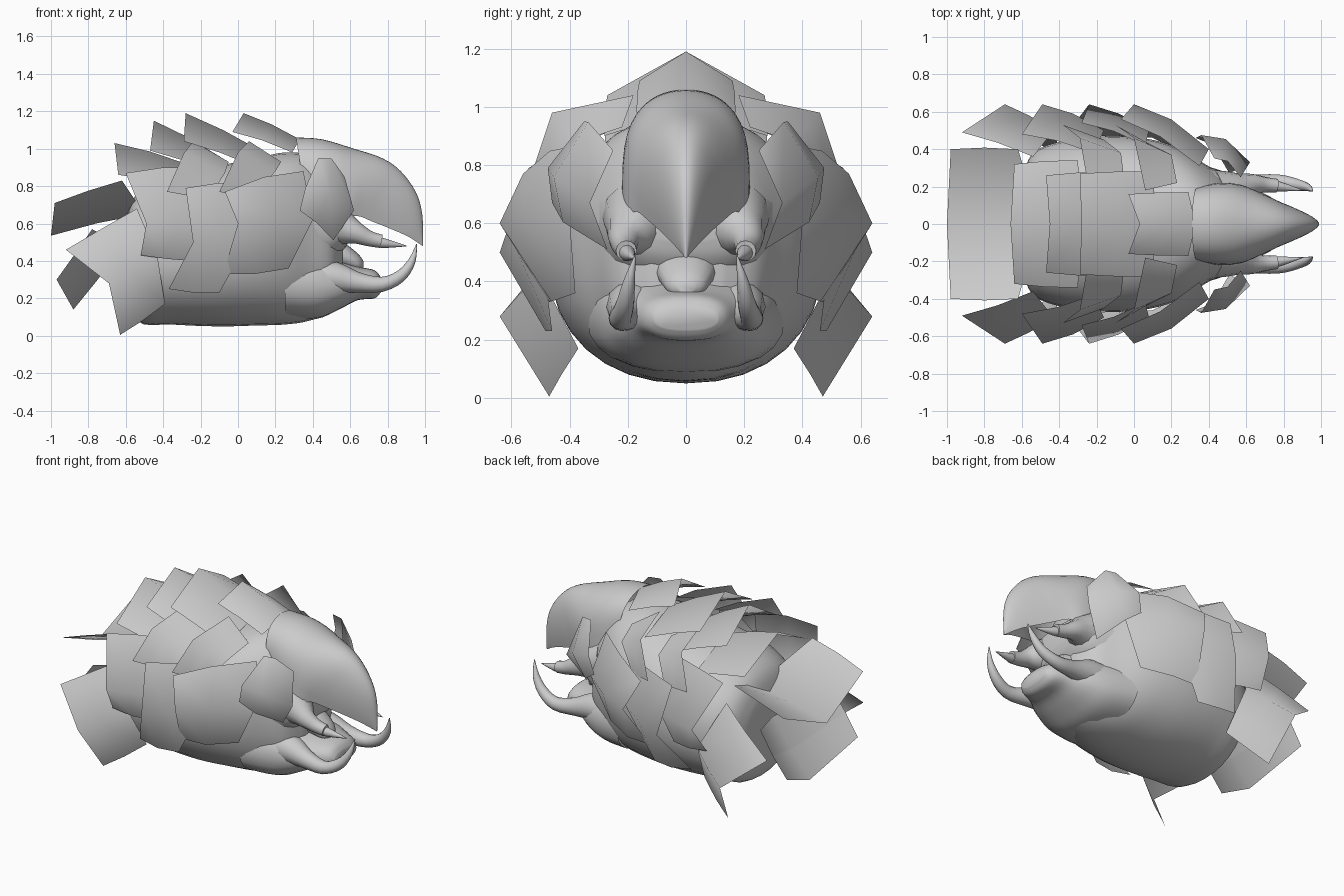
import bpy, bmesh, math
from mathutils import Vector

grey = bpy.data.materials.new("plain grey")
grey.diffuse_color = (0.6, 0.6, 0.6, 1)


def finish(name, bm, outward=False, angle=40):
    """Turn a bmesh into a smooth-shaded object."""
    if outward:  # sheets face away from the body axis
        for f in bm.faces:
            f.normal_update()
            c = f.calc_center_median() - Vector((0, 0, 0.5))
            if f.normal.dot(Vector((c.x * 0.2, c.y, c.z))) < 0:
                f.normal_flip()
    else:
        bmesh.ops.recalc_face_normals(bm, faces=bm.faces)
    me = bpy.data.meshes.new(name)
    bm.to_mesh(me)
    bm.free()
    ob = bpy.data.objects.new(name, me)
    bpy.context.collection.objects.link(ob)
    me.materials.append(grey)
    bpy.ops.object.select_all(action='DESELECT')
    ob.select_set(True)
    bpy.context.view_layer.objects.active = ob
    bpy.ops.object.shade_smooth_by_angle(angle=math.radians(angle))
    return ob


def loft(name, rows, closed=True, caps=True, outward=False, angle=40):
    """Skin a list of point rows with quads."""
    bm = bmesh.new()
    vs = [[bm.verts.new(p) for p in r] for r in rows]
    n = len(rows[0])
    for a, b in zip(vs, vs[1:]):
        for i in range(n if closed else n - 1):
            j = (i + 1) % n
            bm.faces.new((a[i], a[j], b[j], b[i]))
    if closed and caps:
        bm.faces.new(vs[0])
        bm.faces.new(vs[-1])
    return finish(name, bm, outward, angle)


def smooth_path(pts, steps=4):
    """Catmull-Rom refinement of tuples of any length."""
    out = []
    for i in range(len(pts) - 1):
        p = [pts[max(0, min(len(pts) - 1, i + k))] for k in (-1, 0, 1, 2)]
        for s in range(steps):
            t = s / steps
            out.append(tuple(0.5 * (2 * b + (c - a) * t + (2 * a - 5 * b + 4 * c - d) * t * t
                                    + (3 * b - a - 3 * c + d) * t ** 3) for a, b, c, d in zip(*p)))
    return out + [tuple(pts[-1])]


def hull(name, stations, power=2.0, n=32):
    """Loft along x from stations (x, z bottom, z top, half width)."""
    rows = []
    for x, z0, z1, w in smooth_path(stations):
        row = []
        for i in range(n):
            t = 2 * math.pi * i / n
            c, s = math.cos(t), math.sin(t)
            row.append((x, w * math.copysign(abs(c) ** (2 / power), c),
                        (z0 + z1) / 2 + (z1 - z0) / 2 * math.copysign(abs(s) ** (2 / power), s)))
        rows.append(row)
    return loft(name, rows)


def horn(name, pts, side, n=12):
    """Tapered tube along points (x, y, z, radius)."""
    path = smooth_path(pts, 3)
    cs = [Vector((p[0], p[1] * side, p[2])) for p in path]
    rows = []
    for i, c in enumerate(cs):
        d = (cs[min(i + 1, len(cs) - 1)] - cs[max(i - 1, 0)]).normalized()
        u = d.cross(Vector((0, 1, 0))).normalized()
        v = d.cross(u)
        r = max(path[i][3], 0.002)
        rows.append([c + r * (math.cos(a) * u + math.sin(a) * v)
                     for a in (2 * math.pi * k / n for k in range(n))])
    return loft(name, rows)


def plate(name, rear, front, side=1, bulge=0.02):
    """Thin bent scale between a rear and a front edge."""
    rows = []
    for t in (0, 0.5, 1):
        row = []
        for a, b in zip(rear, front):
            p = Vector(a).lerp(Vector(b), t)
            away = Vector((0, p.y, p.z - 0.5)).normalized()
            p += away * bulge * 4 * t * (1 - t)
            row.append((p.x, p.y * side, p.z))
        rows.append(row)
    return loft(name, rows, closed=False, outward=True, angle=75)


# Trunk
hull("body", [(-0.60, 0.30, 0.62, 0.22), (-0.54, 0.08, 0.76, 0.38), (-0.35, 0.06, 0.86, 0.45),
              (-0.1, 0.05, 0.91, 0.47), (0.1, 0.055, 0.95, 0.45), (0.25, 0.06, 0.98, 0.40),
              (0.38, 0.08, 0.96, 0.32), (0.5, 0.13, 0.84, 0.24), (0.56, 0.25, 0.66, 0.12)], 2.2)

# Face behind the mouth, lower jaw and tongue
hull("face", [(0.32, 0.34, 0.88, 0.33), (0.44, 0.36, 0.80, 0.29), (0.53, 0.42, 0.73, 0.26),
              (0.58, 0.48, 0.69, 0.22), (0.60, 0.54, 0.65, 0.14)], 2.4, 24)
hull("lower_jaw", [(0.25, 0.09, 0.47, 0.34), (0.42, 0.09, 0.45, 0.30), (0.54, 0.14, 0.40, 0.255),
                   (0.64, 0.19, 0.37, 0.19), (0.73, 0.20, 0.35, 0.145), (0.765, 0.235, 0.31, 0.11)], 2.4, 24)
hull("tongue", [(0.45, 0.36, 0.54, 0.12), (0.56, 0.36, 0.50, 0.10),
                (0.64, 0.34, 0.44, 0.07), (0.67, 0.36, 0.40, 0.03)], 2, 16)

# Hooked upper beak: stations (ridge x, ridge z, edge x, edge z, half width)
beak = [(0.31, 1.06, 0.36, 0.74, 0.20), (0.45, 1.05, 0.46, 0.66, 0.22), (0.62, 1.0, 0.56, 0.63, 0.21),
        (0.77, 0.95, 0.64, 0.64, 0.17), (0.87, 0.88, 0.72, 0.61, 0.13), (0.95, 0.77, 0.82, 0.57, 0.085),
        (0.985, 0.65, 0.91, 0.53, 0.045), (0.99, 0.48, 0.98, 0.485, 0.005)]
rows = []
for tx, tz, ex, ez, w in smooth_path(beak):
    row = []
    for i in range(25):
        t = math.pi * (i / 24 - 0.5)
        c, s = abs(math.cos(t)), math.sin(t)
        k = min(1, max(0, (0.85 - tx) / 0.3))  # boxier crown, sharper hook
        c = c ** (1 - 0.5 * k) if 0 < i < 24 else 0
        row.append((ex + (tx - ex) * c, w * s, ez + (tz - ez) * c))
    rows.append(row)
loft("upper_beak", rows, closed=False, outward=True)

# Arched scales down the back, then two dished scales at the tail:
# rear middle, rear edge, front middle, front edge
back = [((0.03, 0, 1.19), (-0.03, 0.16, 1.09), (0.33, 0, 1.05), (0.29, 0.17, 0.98)),
        ((-0.28, 0, 1.19), (-0.29, 0.27, 1.04), (0.12, 0, 0.99), (0.10, 0.28, 0.90)),
        ((-0.45, 0, 1.15), (-0.47, 0.26, 0.99), (-0.10, 0, 0.96), (-0.12, 0.28, 0.87)),
        ((-0.66, 0, 1.03), (-0.64, 0.32, 0.86), (-0.28, 0, 0.92), (-0.30, 0.34, 0.80)),
        ((-1.0, 0, 0.535), (-0.98, 0.40, 0.71), (-0.50, 0, 0.65), (-0.62, 0.40, 0.83)),
        ((-0.88, 0, 0.14), (-0.97, 0.36, 0.30), (-0.62, 0, 0.48), (-0.78, 0.36, 0.57))]
for i, (rm, re, fm, fe) in enumerate(back):
    def flip(p):
        return (p[0], -p[1], p[2])
    name = ("upper_tail_scale", "lower_tail_scale")[i - 4] if i > 3 else f"back_scale_{i + 1}"
    plate(name, (flip(re), rm, re), (flip(fe), fm, fe), 1, 0.01)

# Scales on each flank: rear edge then front edge, top to bottom
flank = [
    ("flank_scale_1", ((-0.07, 0.56, 0.77), (0.0, 0.64, 0.60), (-0.08, 0.47, 0.33)),
     ((0.35, 0.31, 0.88), (0.40, 0.40, 0.62), (0.27, 0.38, 0.36)), 0.04),
    ("flank_scale_2", ((-0.28, 0.54, 0.79), (-0.24, 0.64, 0.50), (-0.37, 0.47, 0.25)),
     ((0.06, 0.42, 0.82), (0.08, 0.50, 0.55), (-0.10, 0.46, 0.23)), 0.02),
    ("flank_scale_3", ((-0.60, 0.48, 0.87), (-0.49, 0.64, 0.60), (-0.52, 0.53, 0.43)),
     ((-0.22, 0.38, 0.90), (-0.16, 0.50, 0.58), (-0.25, 0.48, 0.40)), 0.02),
    ("flank_scale_4", ((-0.92, 0.49, 0.46), (-0.69, 0.64, 0.28), (-0.63, 0.47, 0.005)),
     ((-0.54, 0.36, 0.68), (-0.43, 0.50, 0.42), (-0.39, 0.37, 0.17)), 0.01),
    ("shoulder_scale_1", ((0.06, 0.18, 1.04), (0.0, 0.46, 0.98), (-0.10, 0.53, 0.77)),
     ((0.23, 0.22, 0.93), (0.20, 0.37, 0.88), (0.08, 0.43, 0.73)), 0.0),
    ("shoulder_scale_2", ((-0.24, 0.18, 1.04), (-0.29, 0.46, 0.975), (-0.38, 0.53, 0.77)),
     ((-0.05, 0.22, 0.93), (-0.07, 0.38, 0.87), (-0.16, 0.45, 0.73)), 0.0),
    ("collar_scale", ((0.43, 0.35, 0.95), (0.36, 0.475, 0.79), (0.33, 0.46, 0.67)),
     ((0.57, 0.25, 0.85), (0.62, 0.33, 0.67), (0.51, 0.27, 0.51)), 0.06)]
# Face parts on each side: points (x, y, z, radius)
eye = [(0.44, 0.16, 0.62, 0.13), (0.55, 0.18, 0.58, 0.10), (0.63, 0.21, 0.55, 0.06),
       (0.70, 0.21, 0.52, 0.042), (0.765, 0.205, 0.505, 0.036)]
spike = [(0.70, 0.21, 0.51, 0.03), (0.78, 0.20, 0.495, 0.026), (0.90, 0.18, 0.48, 0.002)]
tusk = [(0.40, 0.17, 0.31, 0.11), (0.52, 0.19, 0.31, 0.085), (0.64, 0.21, 0.285, 0.055),
        (0.77, 0.225, 0.275, 0.04), (0.87, 0.21, 0.32, 0.032), (0.93, 0.195, 0.40, 0.02),
        (0.955, 0.175, 0.49, 0.002)]
for side, word in ((1, "left"), (-1, "right")):
    for name, rear, front, bulge in flank:
        plate(f"{word}_{name}", rear, front, side, bulge)
    for name, pts in (("eye_stalk", eye), ("face_spike", spike), ("tusk", tusk)):
        horn(f"{word}_{name}", pts, side)
